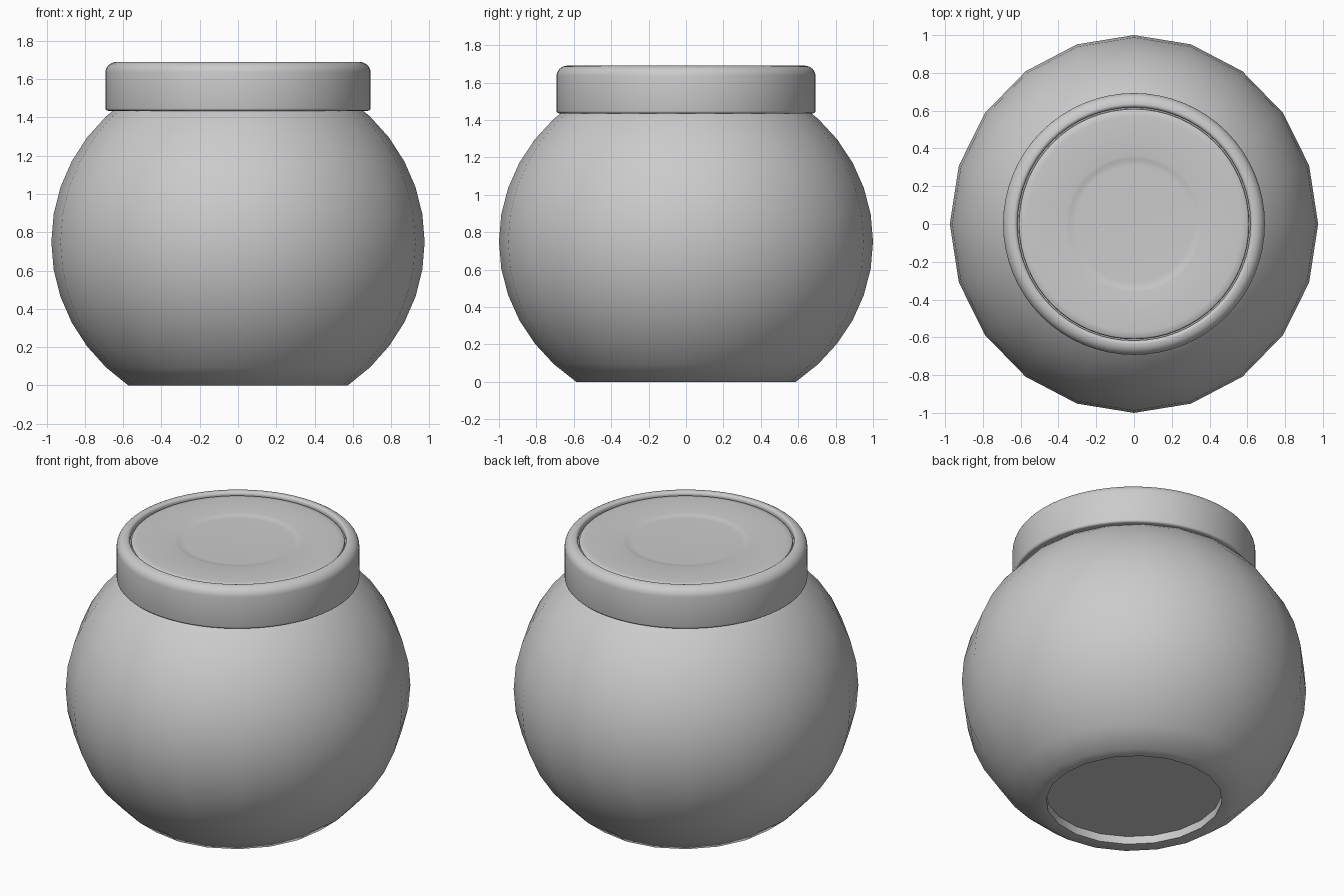
import bpy, bmesh
from math import sin, cos, radians, pi

if "Cube" in bpy.data.objects:
    bpy.data.objects.remove(bpy.data.objects["Cube"])


def lathe(name, profile, sides, x_scale=1.0, angle=40):
    """Spin an (r, z) profile around z; radius 0 becomes a single pole."""
    bm = bmesh.new()
    rings = []
    for r, z in profile:
        if r == 0:
            rings.append([bm.verts.new((0, 0, z))] * sides)
        else:
            rings.append([bm.verts.new((r * x_scale * cos(2 * pi * i / sides),
                                        r * sin(2 * pi * i / sides), z))
                          for i in range(sides)])
    for a, b in zip(rings, rings[1:]):
        for i in range(sides):
            j = (i + 1) % sides
            bm.faces.new(list(dict.fromkeys((a[i], a[j], b[j], b[i]))))
    bmesh.ops.recalc_face_normals(bm, faces=bm.faces)
    mesh = bpy.data.meshes.new(name)
    bm.to_mesh(mesh)
    bm.free()
    obj = bpy.data.objects.new(name, mesh)
    bpy.context.collection.objects.link(obj)
    bpy.ops.object.select_all(action='DESELECT')
    obj.select_set(True)
    bpy.context.view_layer.objects.active = obj
    bpy.ops.object.shade_smooth_by_angle(angle=radians(angle))
    return obj


def arc(cr, cz, rad, start, end, steps):
    """Points of a circular arc in the (r, z) plane."""
    return [(cr + rad * cos(radians(start + (end - start) * k / steps)),
             cz + rad * sin(radians(start + (end - start) * k / steps)))
            for k in range(steps + 1)]


# Round jar body: 20-sided sphere cut flat at the base, with a recessed underside
rz = 0.75 / sin(radians(54))
sphere = [(cos(radians(a)), 0.75 + rz * sin(radians(a))) for a in range(-54, 55, 9)]
lathe("jar_body", [(0, 0.05), (0.51, 0.05), (0.51, 0)] + sphere + [(0, 1.5)],
      20, x_scale=0.975)

# Screw lid: rounded outer rim, thin groove, flat panel with a shallow centre dip
lid = [(0, 1.45), (0.6, 1.45), (0.62, 1.435)]
lid += arc(0.68, 1.448, 0.013, -90, 0, 3)
lid += arc(0.635, 1.632, 0.058, 5, 90, 7)
lid += arc(0.635, 1.672, 0.018, 95, 180, 4)
lid += [(0.617, 1.655), (0.61, 1.655), (0.608, 1.668), (0.6, 1.674), (0.57, 1.676),
        (0.36, 1.676), (0.345, 1.673), (0.33, 1.669), (0.31, 1.668), (0, 1.668)]
lathe("lid", lid, 64)
